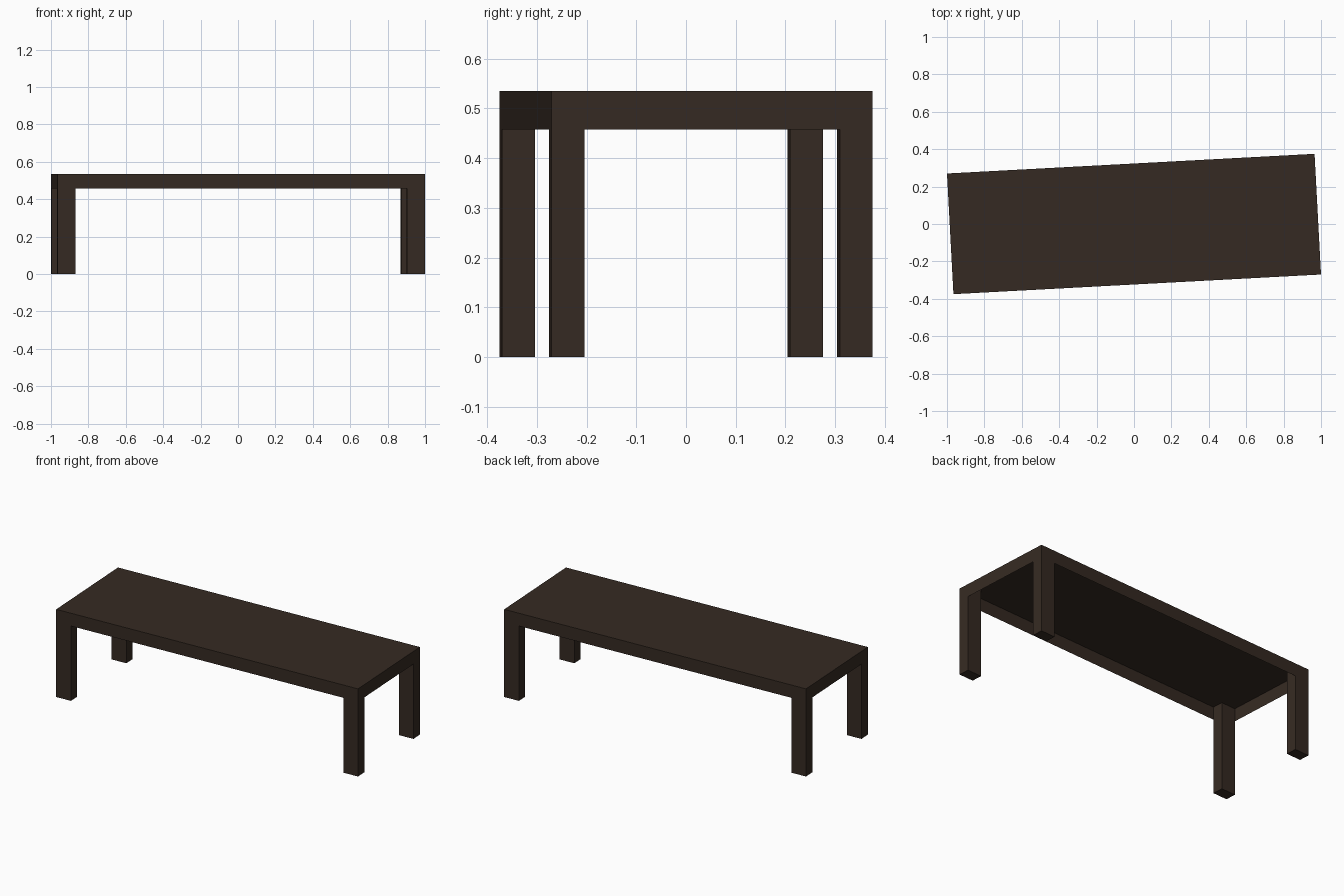
import bpy, bmesh, math
from mathutils import Matrix

if "Cube" in bpy.data.objects:
    bpy.data.objects.remove(bpy.data.objects["Cube"])

LENGTH, WIDTH, HEIGHT = 1.968, 0.646, 0.535
APRON = 0.078
LEG_X, LEG_Y = 0.096, 0.066
TURN = Matrix.Rotation(math.radians(3.06), 4, 'Z')

wood = bpy.data.materials.new("dark_wood")
wood.diffuse_color = (0.036, 0.023, 0.016, 1)
wood.use_nodes = True
wood.node_tree.nodes["Principled BSDF"].inputs["Base Color"].default_value = wood.diffuse_color


def box(name, size, center, open_bottom=False):
    bm = bmesh.new()
    bmesh.ops.create_cube(bm, size=1)
    bmesh.ops.scale(bm, vec=size, verts=bm.verts)
    bmesh.ops.translate(bm, vec=center, verts=bm.verts)
    if open_bottom:
        bm.normal_update()
        bottom = [f for f in bm.faces if f.normal.z < -0.5]
        bmesh.ops.delete(bm, geom=bottom, context='FACES_ONLY')
    bmesh.ops.transform(bm, matrix=TURN, verts=bm.verts)
    mesh = bpy.data.meshes.new(name)
    bm.to_mesh(mesh)
    bm.free()
    mesh.materials.append(wood)
    obj = bpy.data.objects.new(name, mesh)
    bpy.context.collection.objects.link(obj)
    return obj


# Thin top sheet with its apron, hollow underneath
box("top_and_apron", (LENGTH, WIDTH, APRON), (0, 0, HEIGHT - APRON / 2), open_bottom=True)

# Four rectangular legs flush with the corners, reaching up to the top
for sx, side in ((-1, "left"), (1, "right")):
    for sy, end in ((-1, "front"), (1, "back")):
        box(f"{end}_{side}_leg", (LEG_X, LEG_Y, HEIGHT),
            (sx * (LENGTH - LEG_X) / 2, sy * (WIDTH - LEG_Y) / 2, HEIGHT / 2))
